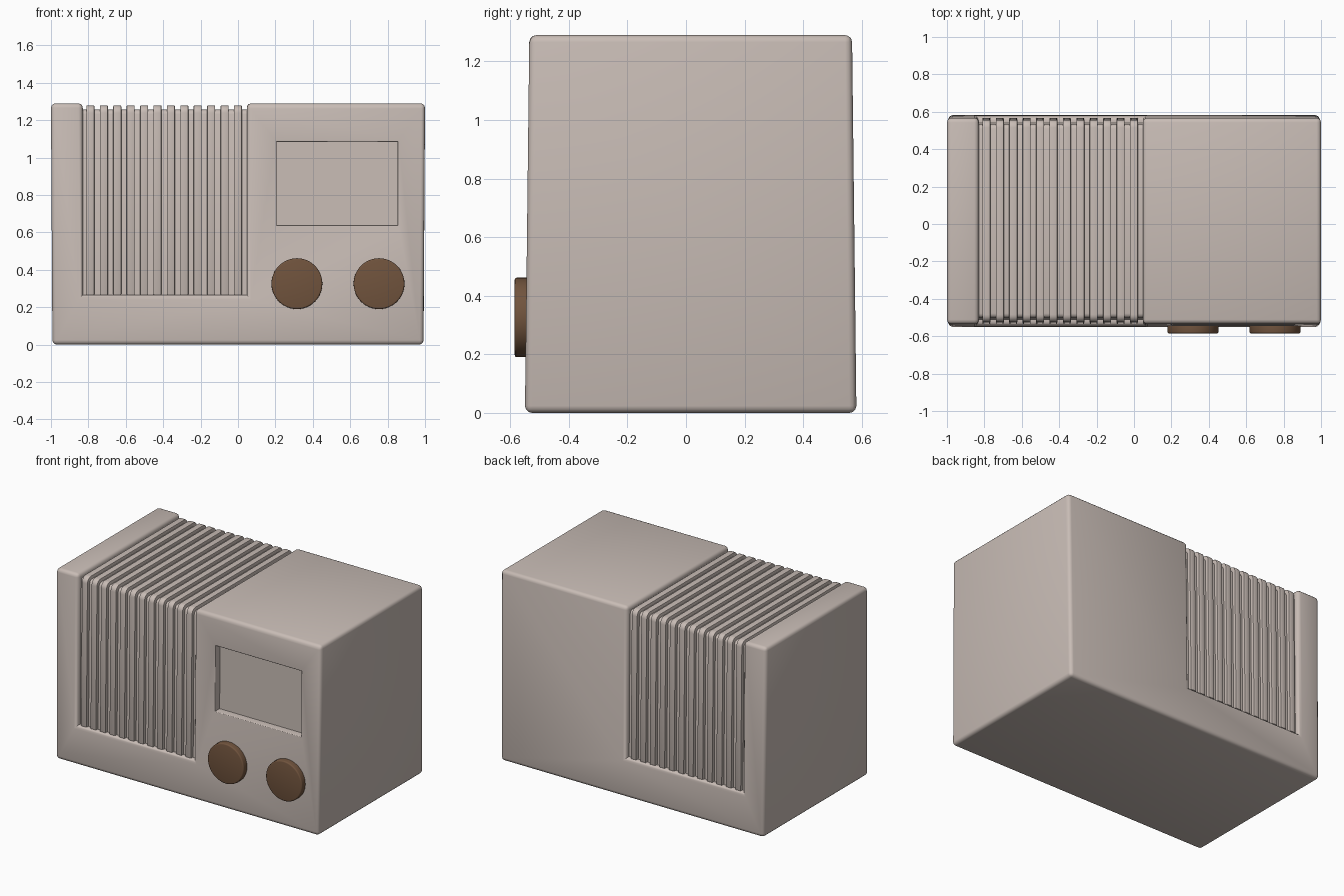
import bpy, bmesh, math

if "Cube" in bpy.data.objects:
    bpy.data.objects.remove(bpy.data.objects["Cube"])

H = 1.29                      # body height
FRONT0, FRONT1 = -0.55, -0.535  # front face y at bottom / top
BACK0, BACK1 = 0.582, 0.567     # back face y at bottom / top
GX0, GX1, GZ = -0.83, 0.047, 0.265  # grille recess extents


def material(name, rgb):
    m = bpy.data.materials.new(name)
    m.diffuse_color = (*rgb, 1)
    m.use_nodes = True
    m.node_tree.nodes["Principled BSDF"].inputs["Base Color"].default_value = m.diffuse_color
    return m


shell = material("warm_grey_shell", (0.58, 0.505, 0.465))
brown = material("brown_knob", (0.165, 0.088, 0.047))


def front(z):
    return FRONT0 + (FRONT1 - FRONT0) * z / H


def back(z):
    return BACK0 + (BACK1 - BACK0) * z / H


def make(name, bm, mat):
    bmesh.ops.recalc_face_normals(bm, faces=bm.faces)
    me = bpy.data.meshes.new(name)
    bm.to_mesh(me)
    bm.free()
    ob = bpy.data.objects.new(name, me)
    bpy.context.collection.objects.link(ob)
    me.materials.append(mat)
    return ob


def extrude_x(bm, pts, x0, x1):
    """Closed (y, z) outline extruded along x."""
    f = bm.faces.new([bm.verts.new((x0, y, z)) for y, z in pts])
    r = bmesh.ops.extrude_face_region(bm, geom=[f])
    bmesh.ops.translate(bm, vec=(x1 - x0, 0, 0),
                        verts=[v for v in r["geom"] if isinstance(v, bmesh.types.BMVert)])


def arch(d, radius=0.0, z0=GZ):
    """Arch line running up the front, over the top, down the back, inset by d."""
    zt = H - d
    yf, yb = front(zt) + d, back(zt) - d
    pts = [(front(z0) + d, z0)]
    if radius:
        for i in range(7):
            a = math.pi / 2 * i / 6
            pts.append((yf + radius * (1 - math.cos(a)), zt - radius * (1 - math.sin(a))))
        for i in range(7):
            a = math.pi / 2 * i / 6
            pts.append((yb - radius * (1 - math.sin(a)), zt - radius * (1 - math.cos(a))))
    else:
        pts += [(yf, zt), (yb, zt)]
    return pts + [(back(z0) - d, z0)]


def activate(ob):
    bpy.ops.object.select_all(action='DESELECT')
    ob.select_set(True)
    bpy.context.view_layer.objects.active = ob


def smooth(ob, deg=35):
    activate(ob)
    bpy.ops.object.shade_smooth_by_angle(angle=math.radians(deg))


def bevel(ob, width, segments=3, method='ANGLE'):
    b = ob.modifiers.new("bevel", 'BEVEL')
    b.width, b.segments, b.limit_method = width, segments, method
    b.angle_limit = math.radians(40)
    activate(ob)
    bpy.ops.object.modifier_apply(modifier="bevel")


# cabinet: slightly tapered box
bm = bmesh.new()
bmesh.ops.create_cube(bm, size=2)
for v in bm.verts:
    top = v.co.z > 0
    v.co.z = H if top else 0
    v.co.x *= 1.0 if top else 0.992
    v.co.y = (front if v.co.y < 0 else back)(v.co.z)
cabinet = make("cabinet", bm, shell)

# cutters: grille channel (front, top, back) and dial window
bm = bmesh.new()
extrude_x(bm, arch(-0.1) + arch(0.034)[::-1], GX0, GX1)
channel = make("channel_cutter", bm, shell)
bm = bmesh.new()
bmesh.ops.create_cube(bm, size=1)
for v in bm.verts:
    v.co.x = 0.53 + v.co.x * 0.647
    v.co.z = 0.861 + v.co.z * 0.444
    v.co.y = -0.7 if v.co.y < 0 else front(v.co.z) + 0.05
window = make("window_cutter", bm, shell)
for cutter in (channel, window):
    m = cabinet.modifiers.new("cut", 'BOOLEAN')
    m.object, m.operation, m.solver = cutter, 'DIFFERENCE', 'EXACT'
    activate(cabinet)
    bpy.ops.object.modifier_apply(modifier="cut")
    bpy.data.objects.remove(cutter)

# soften only the convex edges, with a finer edge round the dial window
bm = bmesh.new()
bm.from_mesh(cabinet.data)
w = bm.edges.layers.float.new("bevel_weight_edge")
for e in bm.edges:
    if len(e.link_faces) == 2 and e.calc_face_angle_signed(0) > math.radians(30):
        mid = (e.verts[0].co + e.verts[1].co) / 2
        dial = 0.15 < mid.x < 0.9 and 0.6 < mid.z < 1.1 and mid.y < -0.4
        e[w] = 0.3 if dial else 1.0
bm.to_mesh(cabinet.data)
bm.free()
bevel(cabinet, 0.024, 3, 'WEIGHT')
smooth(cabinet)

# grille ribs wrapping over the top
bm = bmesh.new()
for i in range(12):
    cx = -0.789 + i * 0.0717
    extrude_x(bm, arch(0.011, 0.04) + arch(0.05)[::-1], cx - 0.0215, cx + 0.0215)
ribs = make("grille_ribs", bm, shell)
bevel(ribs, 0.005, 2)
smooth(ribs)

# control knobs
for side, x in (("left", 0.315), ("right", 0.754)):
    bm = bmesh.new()
    bmesh.ops.create_cone(bm, cap_ends=True, segments=48, radius1=0.136, radius2=0.136, depth=0.065)
    for v in bm.verts:
        v.co = (x + v.co.x, -0.5525 + v.co.z, 0.326 + v.co.y)
    knob = make(side + "_knob", bm, brown)
    bevel(knob, 0.008, 3)
    smooth(knob)
